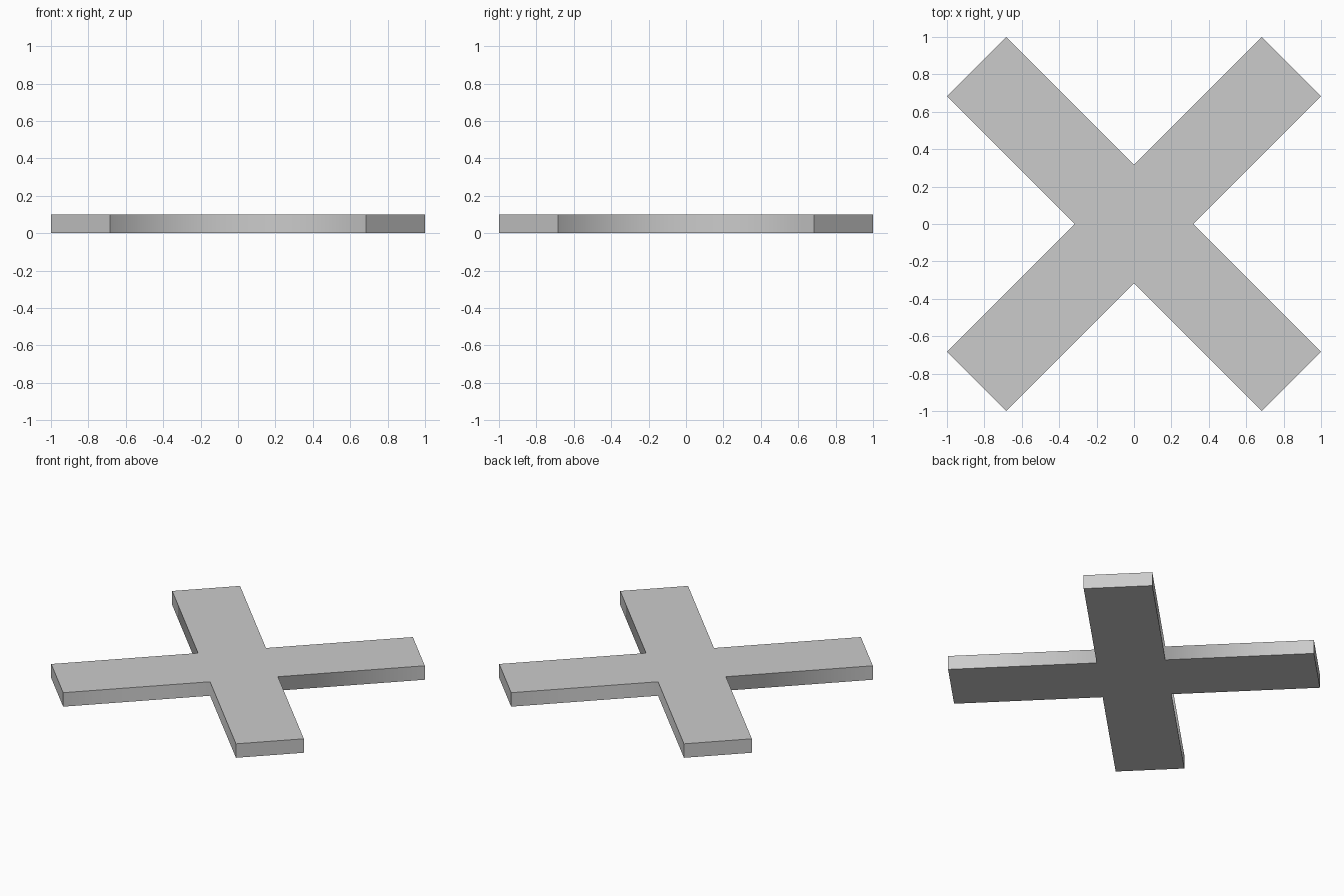
import bpy, bmesh
from math import pi
from mathutils import Matrix, Vector

if "Cube" in bpy.data.objects:
    bpy.data.objects.remove(bpy.data.objects["Cube"])

THICK = 0.1
NOTCH = 0.316          # distance of inner corners from the centre
TIP = 1.0 - NOTCH      # shorter coordinate of each arm's end corners

# One arm outline (inner corner, two end corners), repeated by quarter turns
arm = [Vector((NOTCH, 0, 0)), Vector((1, TIP, 0)), Vector((TIP, 1, 0))]
outline = [Matrix.Rotation(i * pi / 2, 3, 'Z') @ p for i in range(4) for p in arm]

# Flat cross plate, extruded upward
bm = bmesh.new()
base = bm.faces.new([bm.verts.new(p) for p in outline])
top = bmesh.ops.extrude_face_region(bm, geom=[base], use_keep_orig=True)
bmesh.ops.translate(bm, vec=(0, 0, THICK),
                    verts=[v for v in top["geom"] if isinstance(v, bmesh.types.BMVert)])
bmesh.ops.recalc_face_normals(bm, faces=bm.faces)

# Smooth shading across the four inner corners, sharp everywhere else
for f in bm.faces:
    f.smooth = True
for e in bm.edges:
    a, b = (v.co for v in e.verts)
    e.smooth = abs(a.z - b.z) > THICK / 2 and a.xy.length < 0.5

mesh = bpy.data.meshes.new("cross_plate")
bm.to_mesh(mesh)
bm.free()
bpy.context.collection.objects.link(bpy.data.objects.new("cross_plate", mesh))
